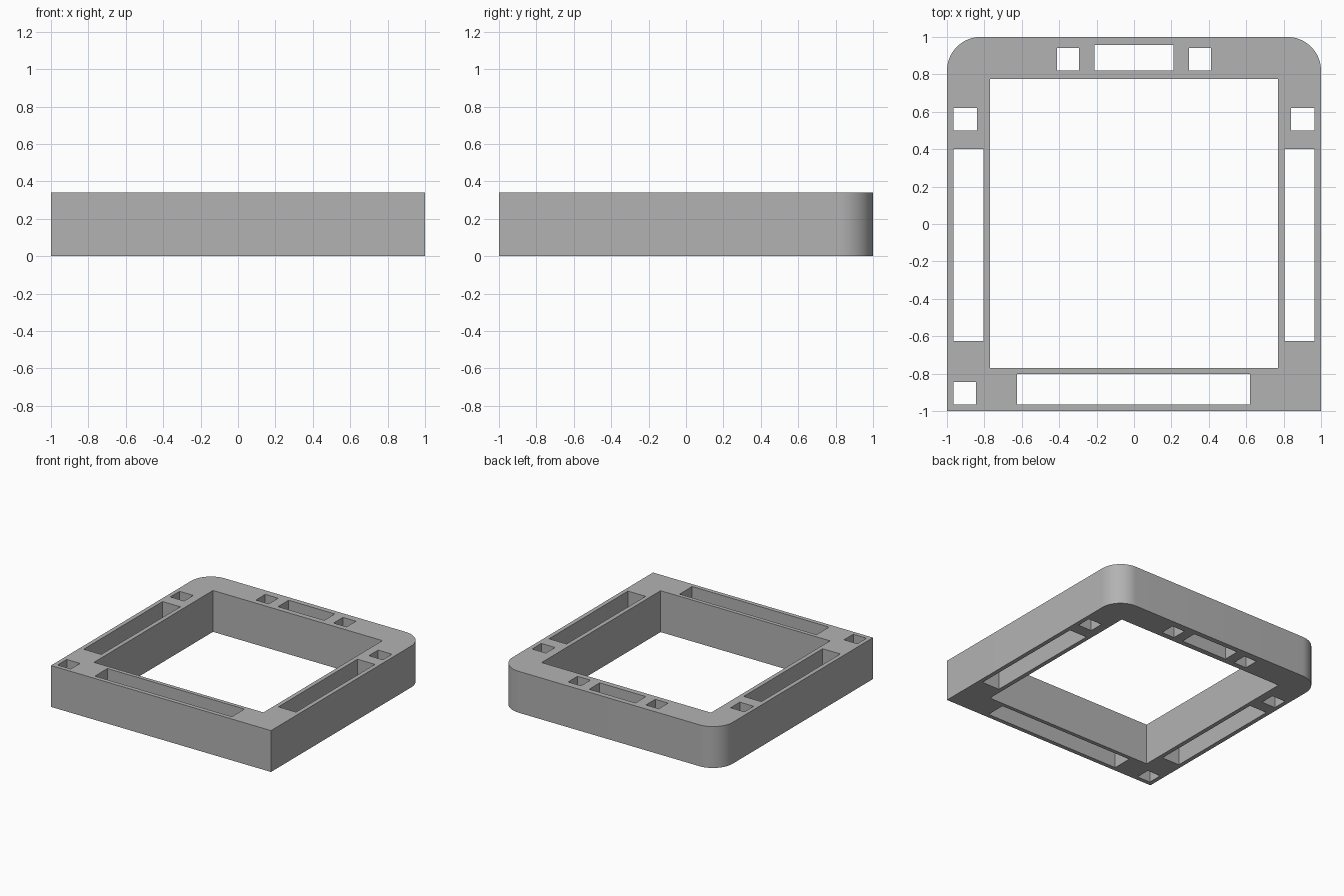
import bpy, bmesh, math

if "Cube" in bpy.data.objects:
    bpy.data.objects.remove(bpy.data.objects["Cube"], do_unlink=True)

HEIGHT = 0.34
RADIUS = 0.18
ARC_STEPS = 16

grey = bpy.data.materials.new("plain grey")
grey.use_nodes = True
colour = (0.45, 0.45, 0.45, 1)
grey.diffuse_color = colour
grey.node_tree.nodes["Principled BSDF"].inputs["Base Color"].default_value = colour


def add_prism(bm, outline, bottom, top):
    """Extrude a counter-clockwise outline into a closed solid."""
    low = [bm.verts.new((x, y, bottom)) for x, y in outline]
    high = [bm.verts.new((x, y, top)) for x, y in outline]
    bm.faces.new(low[::-1])
    bm.faces.new(high)
    for i in range(len(low)):
        j = (i + 1) % len(low)
        bm.faces.new((low[i], low[j], high[j], high[i]))


def make_object(name, bm):
    mesh = bpy.data.meshes.new(name)
    bm.to_mesh(mesh)
    bm.free()
    mesh.materials.append(grey)
    obj = bpy.data.objects.new(name, mesh)
    bpy.context.collection.objects.link(obj)
    return obj


def arc(cx, cy, start):
    for i in range(ARC_STEPS + 1):
        a = start + math.pi / 2 * i / ARC_STEPS
        yield cx + RADIUS * math.cos(a), cy + RADIUS * math.sin(a)


# Frame slab: square front corners, rounded back corners
inset = 1 - RADIUS
outline = [(-1, -1), (1, -1), *arc(inset, inset, 0), *arc(-inset, inset, math.pi / 2)]
bm = bmesh.new()
add_prism(bm, outline, 0, HEIGHT)
frame = make_object("frame", bm)

# Through openings as (x min, x max, y min, y max)
central = [
    (-0.77, 0.77, -0.77, 0.775),     # main window
    (-0.21, 0.21, 0.82, 0.957),      # back slot
    (-0.625, 0.62, -0.965, -0.802),  # front slot
    (-0.965, -0.845, -0.965, -0.845) # front right corner hole
]
mirrored = [
    (0.295, 0.412, 0.82, 0.942),     # back holes
    (0.84, 0.965, 0.50, 0.62),       # side holes
    (0.805, 0.965, -0.625, 0.40),    # side slots
]
openings = central + mirrored + [(-b, -a, c, d) for a, b, c, d in mirrored]
bm = bmesh.new()
for a, b, c, d in openings:
    add_prism(bm, [(a, c), (b, c), (b, d), (a, d)], -0.1, HEIGHT + 0.1)
cutter = make_object("opening_cutter", bm)
cutter.hide_render = True

# Cut the openings and discard the cutter
cut = frame.modifiers.new("openings", "BOOLEAN")
cut.operation = "DIFFERENCE"
cut.solver = "EXACT"
cut.object = cutter
bpy.ops.object.select_all(action="DESELECT")
frame.select_set(True)
bpy.context.view_layer.objects.active = frame
bpy.ops.object.modifier_apply(modifier=cut.name)
bpy.data.objects.remove(cutter, do_unlink=True)

# Smooth the rounded corners only
bpy.ops.object.shade_smooth_by_angle(angle=math.radians(30))
